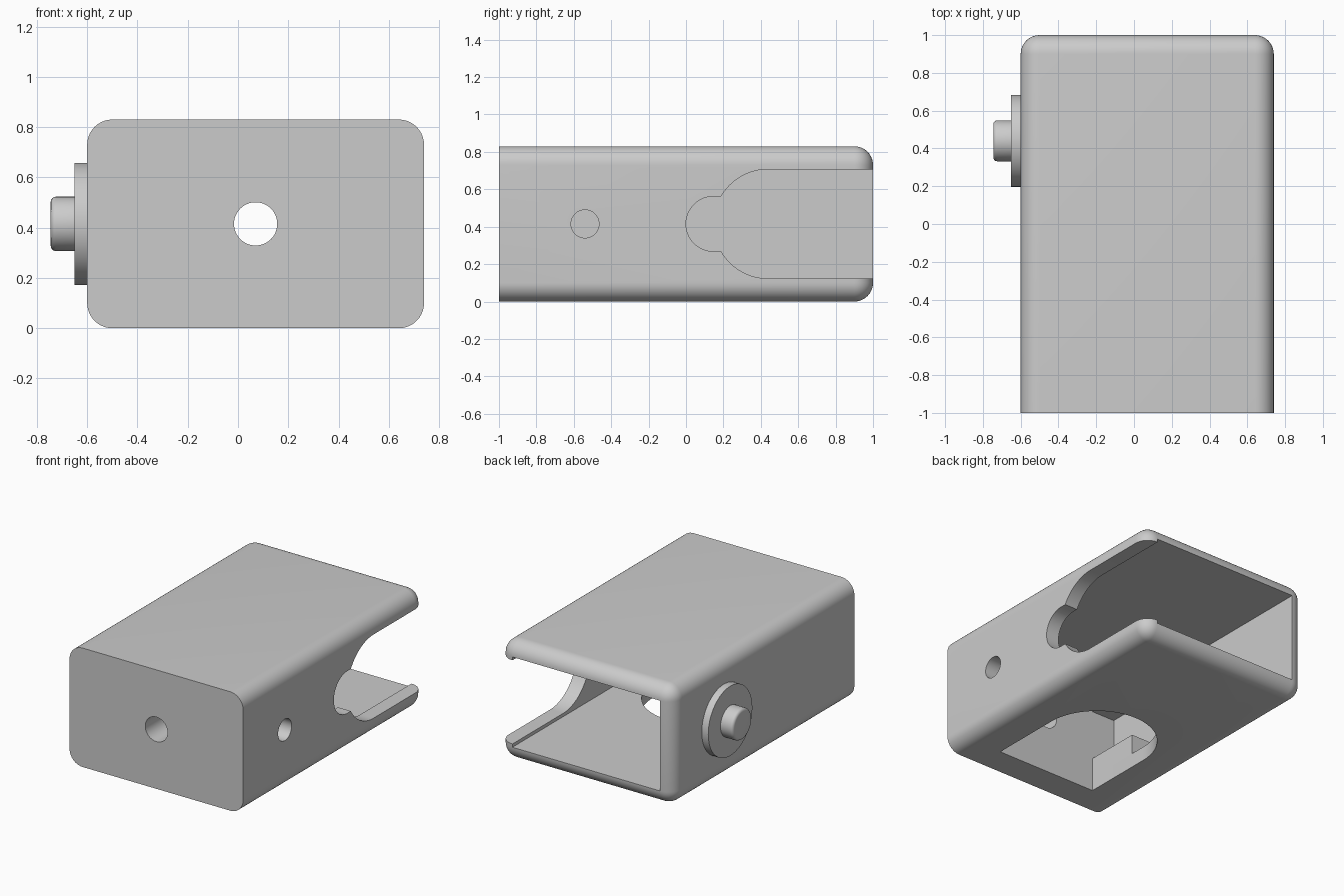
import bpy
import bmesh
from math import cos, sin, pi, asin
from mathutils import Matrix, Vector

cube = bpy.data.objects.get("Cube")
if cube:
    bpy.data.objects.remove(cube)

# One plain grey for everything
grey = bpy.data.materials.new("plain_grey")
grey.use_nodes = True
colour = (0.6, 0.6, 0.6, 1)
grey.diffuse_color = colour
grey.node_tree.nodes["Principled BSDF"].inputs["Base Color"].default_value = colour

MID_X, MID_Z = 0.07, 0.415
LEFT, RIGHT, HEIGHT = -0.6, 0.74, 0.83
WALL, ROUND = 0.1, 0.1
FRONT_INNER = -0.8


def finish(name, bm):
    bmesh.ops.recalc_face_normals(bm, faces=bm.faces)
    mesh = bpy.data.meshes.new(name)
    bm.to_mesh(mesh)
    bm.free()
    mesh.materials.append(grey)
    obj = bpy.data.objects.new(name, mesh)
    bpy.context.collection.objects.link(obj)
    return obj


def box_mesh(low, high):
    bm = bmesh.new()
    low, high = Vector(low), Vector(high)
    size = Matrix.Diagonal((*(high - low), 1))
    bmesh.ops.create_cube(bm, size=1, matrix=Matrix.Translation((low + high) / 2) @ size)
    return bm


def box(name, low, high):
    return finish(name, box_mesh(low, high))


def prism(name, outline, depth, place):
    """Extrude a closed 2D outline; place maps (u, v, depth) to a position."""
    bm = bmesh.new()
    face = bm.faces.new([bm.verts.new(place(u, v, depth[0])) for u, v in outline])
    extruded = bmesh.ops.extrude_face_region(bm, geom=[face])["geom"]
    shift = Vector(place(0, 0, depth[1])) - Vector(place(0, 0, depth[0]))
    bmesh.ops.translate(bm, vec=shift, verts=[g for g in extruded if isinstance(g, bmesh.types.BMVert)])
    return finish(name, bm)


def arc(u, v, radius, start, end, steps=24):
    return [(u + radius * cos(start + (end - start) * i / steps),
             v + radius * sin(start + (end - start) * i / steps)) for i in range(steps + 1)]


def circle(u, v, radius, steps=48):
    return arc(u, v, radius, 0, 2 * pi, steps)[:-1]


def along_x(u, v, d):
    return (d, u, v)


def along_y(u, v, d):
    return (u, d, v)


def along_z(u, v, d):
    return (u, v, d)


def cut(target, cutter):
    cutter.hide_render = True
    mod = target.modifiers.new("cut", "BOOLEAN")
    mod.operation = "DIFFERENCE"
    mod.solver = "EXACT"
    mod.object = cutter
    bpy.context.view_layer.objects.active = target
    bpy.ops.object.modifier_apply(modifier=mod.name)
    bpy.data.objects.remove(cutter)


# Housing: rounded everywhere except around the flat front
bm = box_mesh((LEFT, -1, 0), (RIGHT, 1, HEIGHT))
edges = [e for e in bm.edges if max(v.co.y for v in e.verts) > 0]
bmesh.ops.bevel(bm, geom=edges, offset=ROUND, segments=10, profile=0.5, affect="EDGES")
housing = finish("housing", bm)

# Cavity open at the back
cut(housing, box("cavity_cutter", (LEFT + WALL, FRONT_INNER, WALL),
                 (RIGHT - WALL, 1.2, HEIGHT - WALL)))

# Round holes in the front and side walls
cut(housing, prism("front_hole_cutter", circle(MID_X, MID_Z, 0.086), (-1.1, -0.7), along_y))
cut(housing, prism("side_hole_cutter", circle(-0.54, MID_Z, 0.075), (0.6, 0.8), along_x))

# Keyhole slot running out of the back of the side wall
small, large = 0.147, 0.292
step = asin(small / large)
slot = arc(small, MID_Z, small, pi / 2, 3 * pi / 2)
slot += arc(0.44, MID_Z, large, pi + step, 3 * pi / 2, 16)
slot += [(1.2, MID_Z - large), (1.2, MID_Z + large)]
slot += arc(0.44, MID_Z, large, pi / 2, pi - step, 16)
cut(housing, prism("slot_cutter", slot, (0.6, 0.9), along_x))

# Arched opening in the floor
half = 0.39
arch = arc(MID_X, -0.29, half, 0, pi, 40)
arch += [(MID_X - half, FRONT_INNER), (MID_X + half, FRONT_INNER)]
cut(housing, prism("floor_cutter", arch, (-0.1, 0.15), along_z))

# Inner ribs at the floor and ceiling, on both side walls
rib = 0.14
parts = [housing]
for side, x0, x1 in (("right", LEFT + WALL, MID_X - half), ("left", MID_X + half, RIGHT - WALL)):
    for level, z0 in (("lower", WALL), ("upper", HEIGHT - WALL - rib)):
        parts.append(box(f"{level}_{side}_rib", (x0, FRONT_INNER, z0), (x1, -0.4, z0 + rib)))

# Round flange and push button on the opposite side
parts.append(prism("button_flange", circle(0.44, MID_Z, 0.243, 64), (-0.65, -0.59), along_x))
button = prism("button", circle(0.44, MID_Z, 0.108), (-0.745, -0.64), along_x)
bm = bmesh.new()
bm.from_mesh(button.data)
rim = [e for e in bm.edges if all(v.co.x < -0.74 for v in e.verts)]
bmesh.ops.bevel(bm, geom=rim, offset=0.02, segments=4, profile=0.5, affect="EDGES")
bm.to_mesh(button.data)
bm.free()
parts.append(button)

# Smooth curved faces, keep hard edges
bpy.ops.object.select_all(action="DESELECT")
for part in parts:
    part.select_set(True)
bpy.context.view_layer.objects.active = housing
bpy.ops.object.shade_smooth_by_angle()
